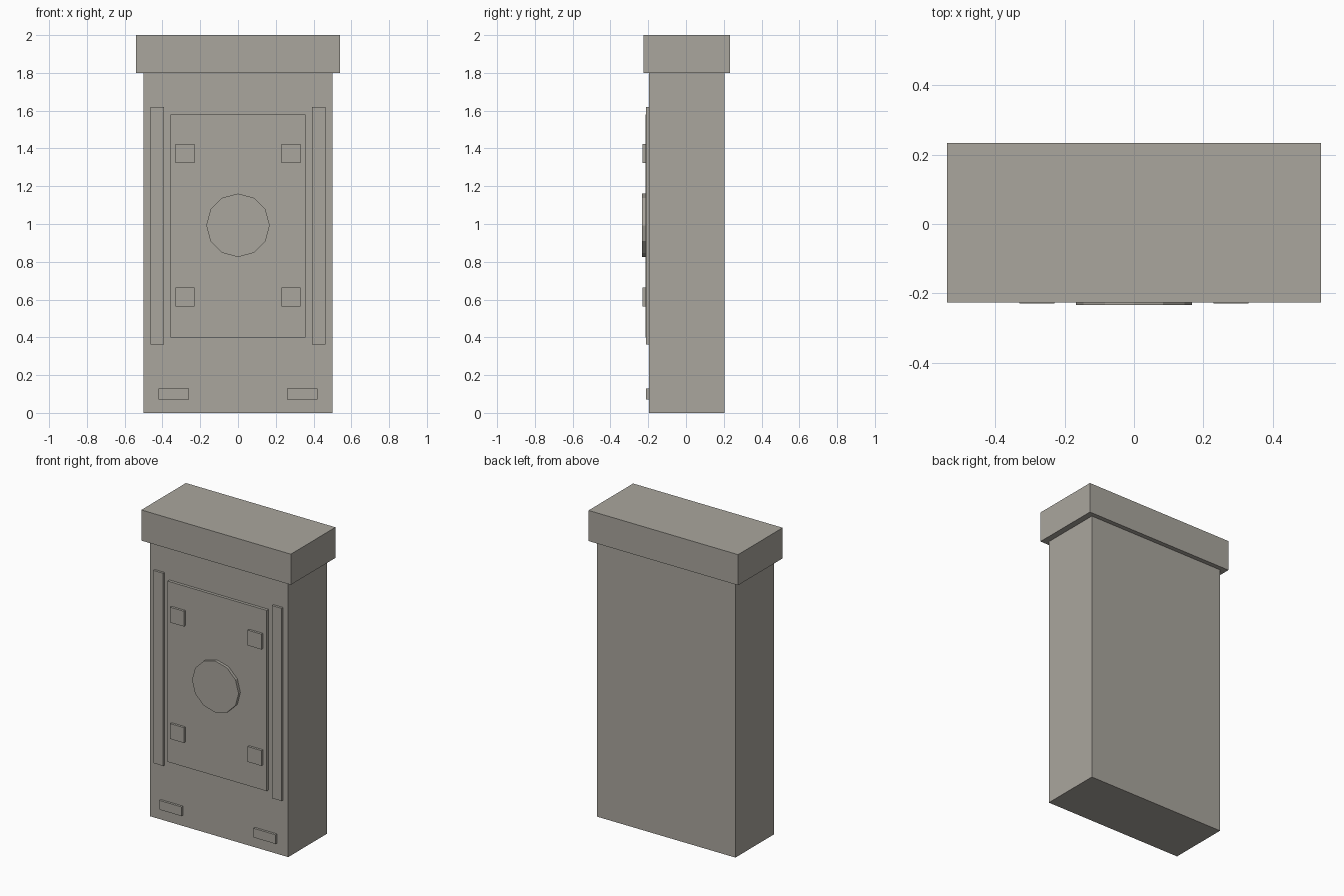
import bpy
import math

cube = bpy.data.objects.get("Cube")
if cube:
    bpy.data.objects.remove(cube, do_unlink=True)

stone = bpy.data.materials.new("warm_grey_stone")
stone.use_nodes = True
COLOUR = (0.40, 0.38, 0.34, 1)
stone.diffuse_color = COLOUR
stone.node_tree.nodes["Principled BSDF"].inputs["Base Color"].default_value = COLOUR

BODY_FRONT = -0.196
SINK = 0.01  # how far raised details reach into the body


def finish(name):
    obj = bpy.context.object
    obj.name = name
    obj.data.materials.append(stone)
    return obj


def box(name, x, y, z):
    """Box from (min, max) ranges on each axis."""
    ranges = (x, y, z)
    bpy.ops.mesh.primitive_cube_add(size=1, location=[(a + b) / 2 for a, b in ranges])
    bpy.context.object.scale = [b - a for a, b in ranges]
    bpy.ops.object.transform_apply(location=False, rotation=False, scale=True)
    return finish(name)


def relief(name, x, z, front):
    """Raised block on the front face."""
    return box(name, x, (front, BODY_FRONT + SINK), z)


def relief_pair(name, x, z, front):
    """Raised block on each side of the front face."""
    relief("left_" + name, x, z, front)
    relief("right_" + name, (-x[1], -x[0]), z, front)


# Slab and overhanging cap
box("body", (-0.5, 0.5), (BODY_FRONT, 0.204), (0, 1.8))
box("cap", (-0.54, 0.54), (-0.226, 0.234), (1.8, 2))

# Front panel with side rails
relief("front_panel", (-0.358, 0.358), (0.4, 1.58), -0.215)
relief_pair("side_rail", (0.393, 0.463), (0.362, 1.62), -0.211)

# Corner studs and low blocks
relief_pair("lower_stud", (0.23, 0.33), (0.563, 0.663), -0.23)
relief_pair("upper_stud", (0.23, 0.33), (1.323, 1.423), -0.23)
relief_pair("base_block", (0.26, 0.42), (0.07, 0.13), -0.211)

# Twelve-sided centre disc
disc_front = -0.234
depth = BODY_FRONT + SINK - disc_front
bpy.ops.mesh.primitive_cylinder_add(
    vertices=12, radius=0.168, depth=depth,
    location=(0, disc_front + depth / 2, 0.993), rotation=(math.pi / 2, 0, 0))
finish("centre_disc")
